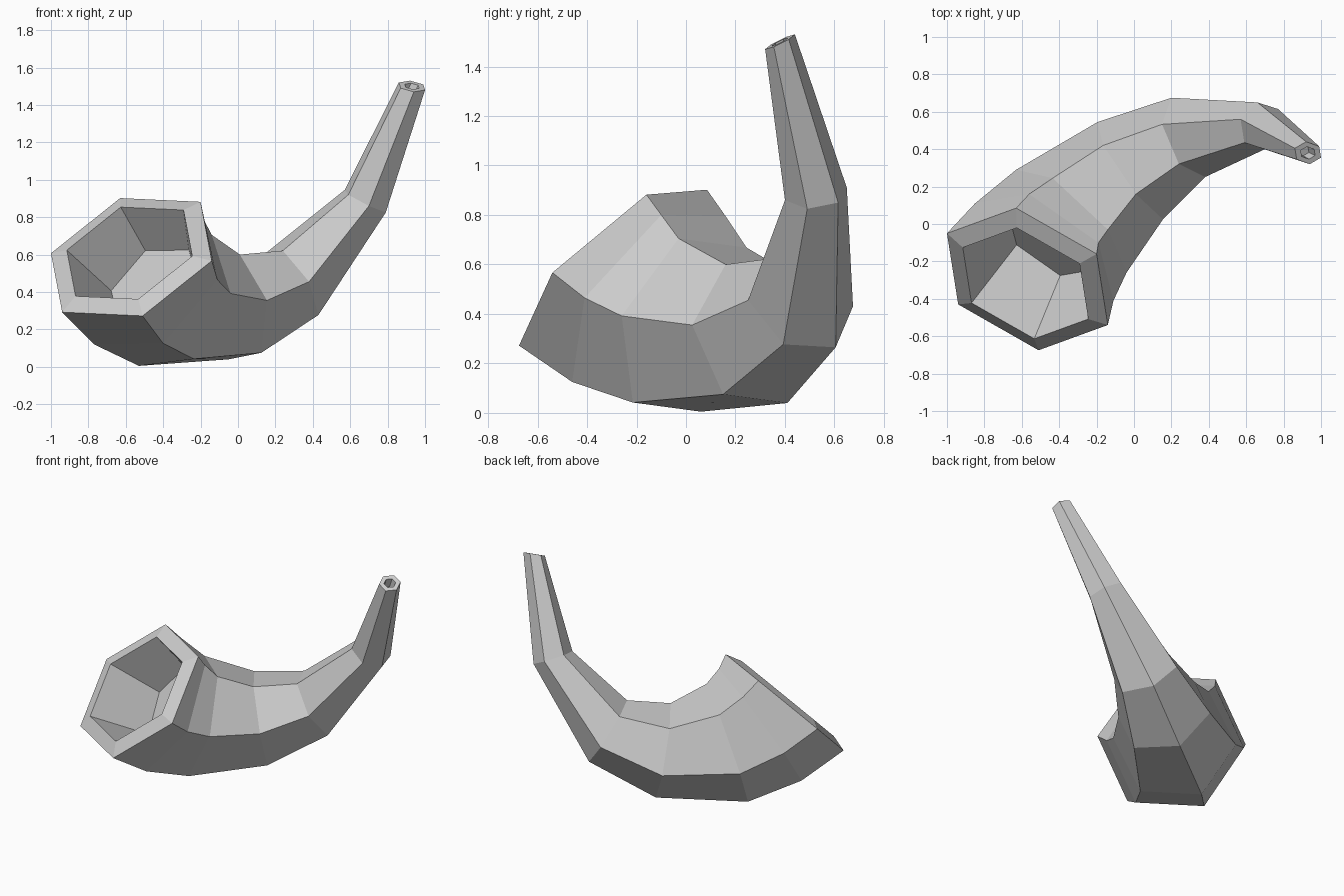
import bpy, bmesh
from mathutils import Vector as V

if "Cube" in bpy.data.objects:
    bpy.data.objects.remove(bpy.data.objects["Cube"])

# Hexagonal sections along the horn: centre, first spoke, third spoke
# (the second spoke is their sum, the other three are the opposites)
SECTIONS = [
    ((-.57, -.295, .587), (-.43, .245, .02), (.37, .135, .295)),
    ((-.48, -.15, .46), (-.37, .26, -.005), (.29, .05, .34)),
    ((-.335, .015, .355), (-.295, .275, -.037), (.195, -.045, .35)),
    ((-.02, .285, .32), (-.175, .26, -.035), (.03, -.125, .28)),
    ((.29, .463, .443), (-.09, .212, -.012), (-.05, -.142, .178)),
    ((.68, .525, .885), (-.02, .125, .025), (-.09, -.09, .035)),
    ((.93, .38, 1.50), (-.01, .06, .03), (-.06, -.035, -.01)),
]

bm = bmesh.new()


def ring(centre, a, c, scale=1.0):
    centre, a, c = V(centre), V(a) * scale, V(c) * scale
    return [bm.verts.new(centre + s) for s in (a, a + c, c, -a, -a - c, -c)]


def bridge(r, q):
    for i in range(6):
        j = (i + 1) % 6
        bm.faces.new((r[i], r[j], q[j], q[i]))


# Outer shell
shell = [ring(*s) for s in SECTIONS]

# Mouth rim and the flat-bottomed cavity behind it
mouth_lip = ring((-.58, -.317, .608), *SECTIONS[0][1:], scale=.78)
mouth_floor = ring((-.445, -.08, .41), *SECTIONS[1][1:], scale=.63)

# Tip rim and its small hole
tip_lip = ring(*SECTIONS[-1], scale=.55)
tip_floor = ring((.90, .395, 1.43), *SECTIONS[-1][1:], scale=.5)

loops = [mouth_floor, mouth_lip] + shell + [tip_lip, tip_floor]
for r, q in zip(loops, loops[1:]):
    bridge(r, q)
bm.faces.new(mouth_floor)
bm.faces.new(tip_floor)
bmesh.ops.recalc_face_normals(bm, faces=bm.faces)

mesh = bpy.data.meshes.new("horn")
bm.to_mesh(mesh)
bm.free()
bpy.context.collection.objects.link(bpy.data.objects.new("horn", mesh))
